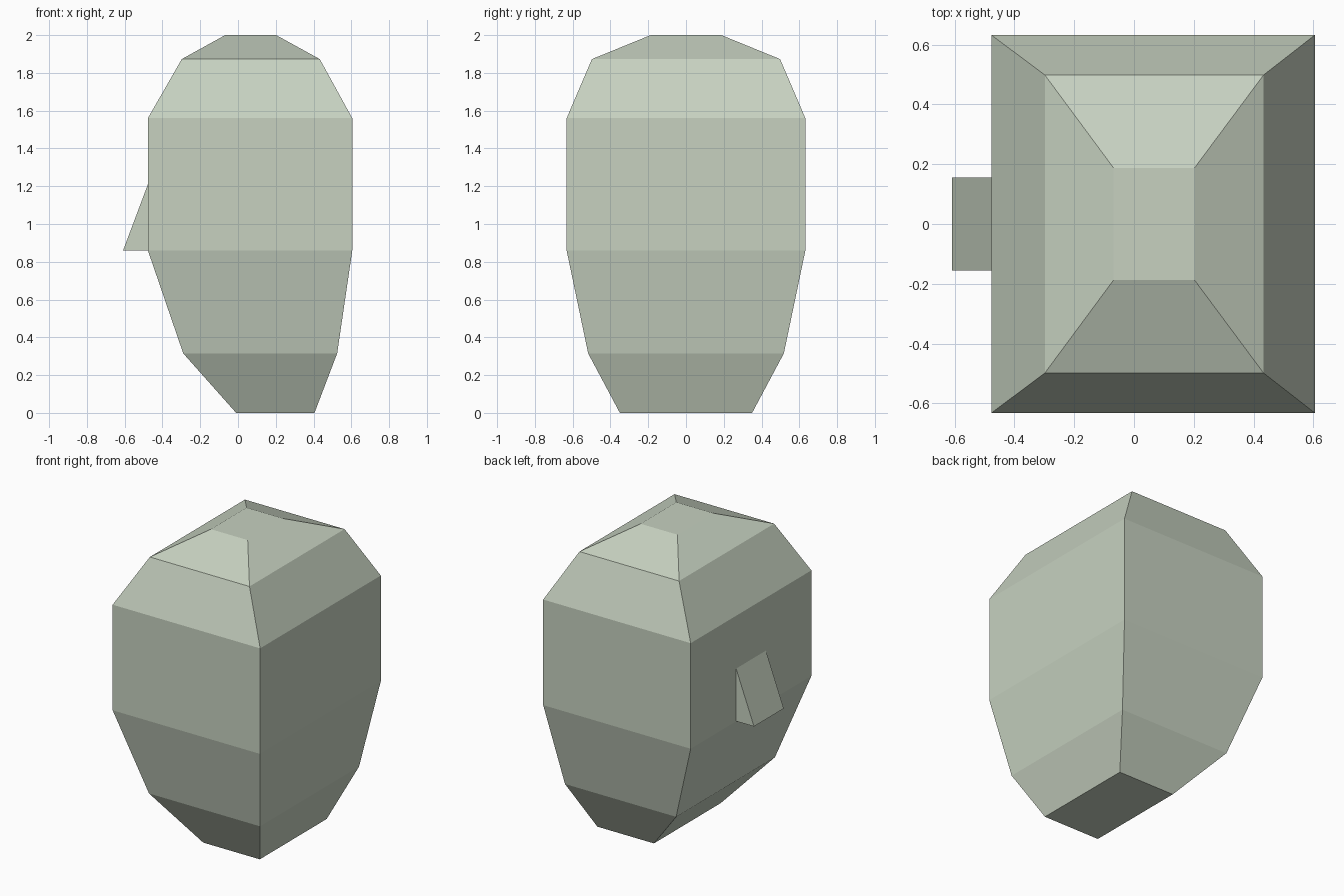
import bpy
import bmesh

cube = bpy.data.objects.get("Cube")
if cube:
    bpy.data.objects.remove(cube, do_unlink=True)

# Single grey-green material
COLOUR = (0.57, 0.64, 0.53, 1.0)
stone = bpy.data.materials.new("grey_green")
stone.use_nodes = True
stone.diffuse_color = COLOUR
stone.node_tree.nodes["Principled BSDF"].inputs["Base Color"].default_value = COLOUR


def make_object(name, bm):
    bmesh.ops.recalc_face_normals(bm, faces=bm.faces[:])
    mesh = bpy.data.meshes.new(name)
    bm.to_mesh(mesh)
    bm.free()
    mesh.materials.append(stone)
    obj = bpy.data.objects.new(name, mesh)
    bpy.context.collection.objects.link(obj)
    return obj


def loft(name, loops):
    """Skin a stack of closed point loops and cap both ends."""
    bm = bmesh.new()
    rings = [[bm.verts.new(p) for p in loop] for loop in loops]
    for low, high in zip(rings, rings[1:]):
        n = len(low)
        for i in range(n):
            j = (i + 1) % n
            bm.faces.new((low[i], low[j], high[j], high[i]))
    bm.faces.new(rings[0][::-1])
    bm.faces.new(rings[-1])
    return make_object(name, bm)


def rectangle(z, x0, x1, half_y):
    return [(x0, -half_y, z), (x1, -half_y, z), (x1, half_y, z), (x0, half_y, z)]


# Head: rectangular sections as height, min x, max x, half depth
SECTIONS = [
    (0.0, -0.01, 0.405, 0.35),
    (0.315, -0.29, 0.525, 0.518),
    (0.86, -0.477, 0.605, 0.632),
    (1.56, -0.477, 0.605, 0.632),
    (1.873, -0.298, 0.433, 0.498),
    (2.0, -0.068, 0.202, 0.187),
]
loft("head", [rectangle(*s) for s in SECTIONS])

# Nose: triangular wedge on the -x side
NOSE_PROFILE = [(-0.477, 0.861), (-0.608, 0.861), (-0.477, 1.21)]
loft("nose", [[(x, y, z) for x, z in NOSE_PROFILE] for y in (-0.156, 0.156)])
